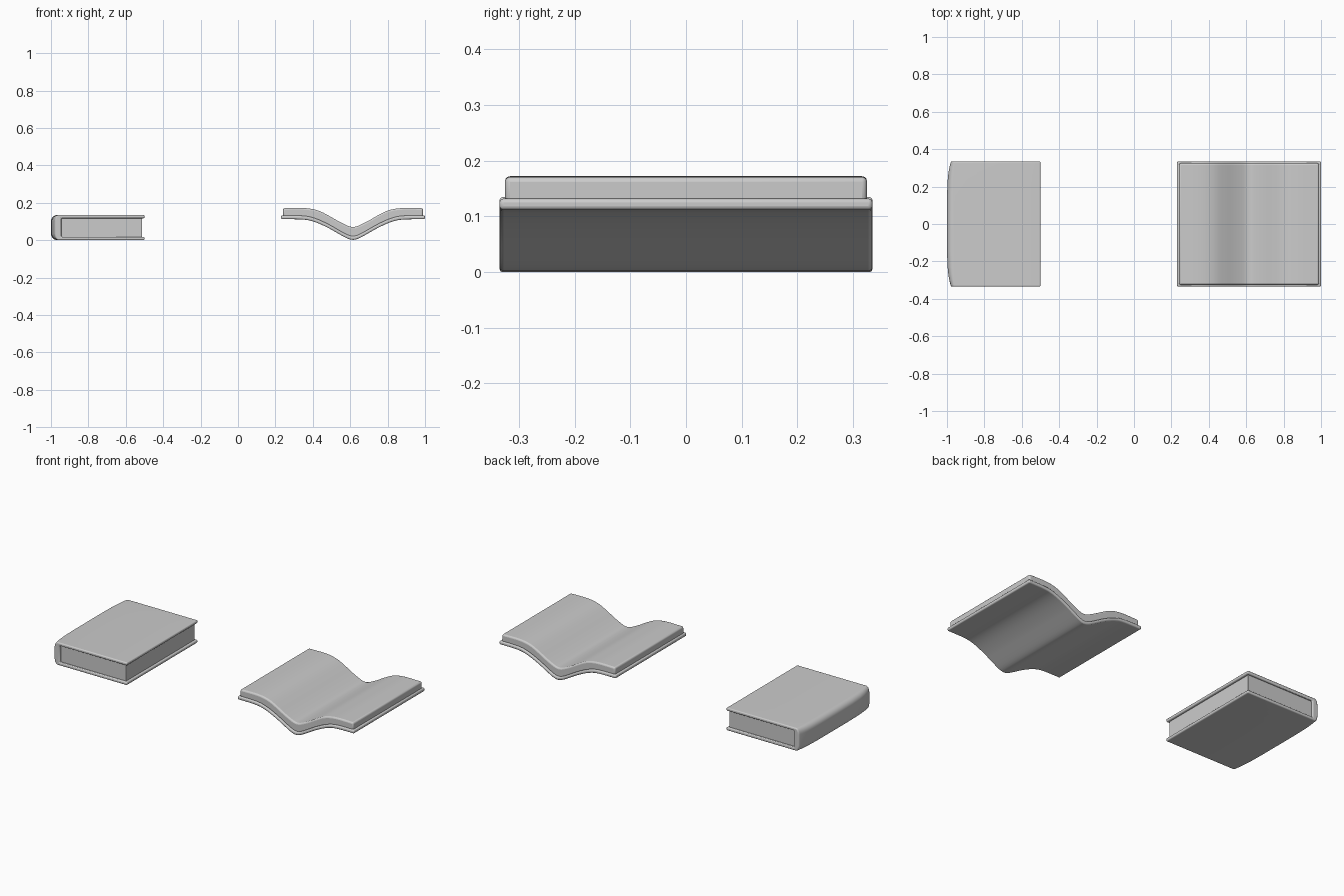
import bpy, bmesh, math

if "Cube" in bpy.data.objects:
    bpy.data.objects.remove(bpy.data.objects["Cube"])


def loft(name, outline, ys, bevel, warp=None):
    """Sweep a closed x-z outline through the y stations, then round the rims."""
    bm = bmesh.new()
    rings = []
    for y in ys:
        ring = []
        for x, z in outline:
            ring.append(bm.verts.new((warp(x, y) if warp else x, y, z)))
        rings.append(ring)
    n = len(outline)
    for a, b in zip(rings, rings[1:]):
        for i in range(n):
            j = (i + 1) % n
            bm.faces.new((a[i], a[j], b[j], b[i]))
    bm.faces.new(rings[0])
    bm.faces.new(rings[-1])
    bmesh.ops.recalc_face_normals(bm, faces=bm.faces)
    mesh = bpy.data.meshes.new(name)
    bm.to_mesh(mesh)
    bm.free()
    ob = bpy.data.objects.new(name, mesh)
    bpy.context.collection.objects.link(ob)
    mod = ob.modifiers.new("rounded_edges", 'BEVEL')
    mod.width = bevel
    mod.segments = 3
    mod.limit_method = 'ANGLE'
    mod.angle_limit = math.radians(40)
    bpy.ops.object.select_all(action='DESELECT')
    ob.select_set(True)
    bpy.context.view_layer.objects.active = ob
    bpy.ops.object.shade_smooth_by_angle(angle=math.radians(40))
    return ob


def smooth(pts, steps=3):
    """Catmull-Rom curve through the points."""
    p = [pts[0]] + pts + [pts[-1]]
    out = []
    for i in range(1, len(p) - 2):
        for s in range(steps):
            t = s / steps
            out.append(tuple(0.5 * (2 * b + (c - a) * t + (2 * a - 5 * b + 4 * c - d) * t * t
                                    + (3 * b - a - 3 * c + d) * t ** 3)
                             for a, b, c, d in zip(*p[i - 1:i + 3])))
    return out + [pts[-1]]


def arc(cx, cz, r, a0, a1, n=7):
    return [(cx + r * math.cos(math.radians(a0 + (a1 - a0) * i / n)),
             cz + r * math.sin(math.radians(a0 + (a1 - a0) * i / n))) for i in range(n + 1)]


# Closed book: C-shaped cover whose spine is rounded off towards its ends
H, T, R = 0.135, 0.018, 0.035
cover = [(-0.5, 0)] + arc(-1 + R, R, R, 270, 180) + arc(-1 + R, H - R, R, 180, 90)
cover += [(-0.5, H), (-0.5, H - T), (-0.945, H - T), (-0.945, T), (-0.5, T)]


def spine_warp(x, y):
    weight = max(0, min(1, (-0.95 - x) / 0.05))
    return x + 0.022 * weight * (abs(y) / 0.335) ** 5


half = [0.335, 0.328, 0.315, 0.295, 0.27, 0.23, 0.15]
loft("closed_cover", cover, [-y for y in half] + [0] + half[::-1], 0.006, spine_warp)
loft("closed_pages", [(-0.95, 0.012), (-0.513, 0.012), (-0.513, H - 0.012), (-0.95, H - 0.012)],
     [-0.322, 0.322], 0.002)

# Open book: half curves measured from the gutter, mirrored about it
CX = 0.615
low = [(0, 0.002), (0.03, 0.009), (0.075, 0.033), (0.126, 0.062), (0.185, 0.09),
       (0.235, 0.106), (0.28, 0.111), (0.33, 0.112), (0.385, 0.112)]
top = [(0, 0.071), (0.02, 0.074), (0.05, 0.087), (0.085, 0.105), (0.13, 0.131),
       (0.175, 0.154), (0.22, 0.167), (0.27, 0.172), (0.32, 0.172), (0.374, 0.171)]


def both_sides(pts, lift=0.0, width=1.0):
    s = smooth([(-d, z) for d, z in pts[:0:-1]] + pts)
    return [(CX + d * width, z + lift) for d, z in s]


loft("open_cover", both_sides(low) + both_sides(low, 0.02)[::-1], [-0.335, 0.335], 0.007)
loft("open_pages", both_sides(low, 0.012, 0.374 / 0.385) + both_sides(top)[::-1],
     [-0.325, 0.325], 0.009)
